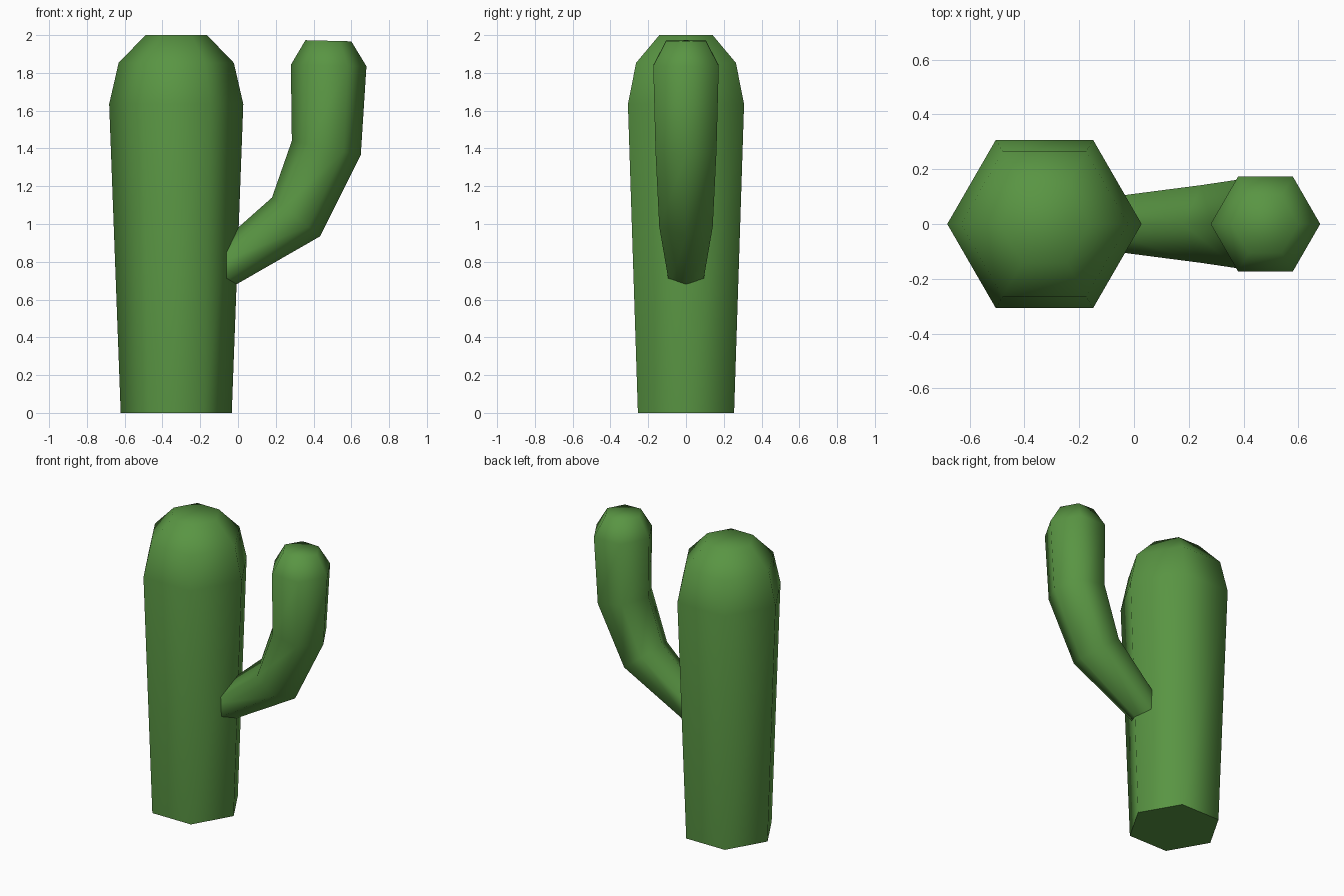
import bpy, bmesh, math
from mathutils import Vector

if "Cube" in bpy.data.objects:
    bpy.data.objects.remove(bpy.data.objects["Cube"])

green = bpy.data.materials.new("cactus green")
green.diffuse_color = (0.1, 0.3, 0.056, 1)
green.use_nodes = True
green.node_tree.nodes["Principled BSDF"].inputs["Base Color"].default_value = green.diffuse_color


def hex_loft(name, spans):
    """Loft hexagons; each span is (left x, left z, right x, right z) across corners."""
    bm = bmesh.new()
    rings = []
    for lx, lz, rx, rz in spans:
        left, right = Vector((lx, 0, lz)), Vector((rx, 0, rz))
        centre, u = (left + right) / 2, (right - left) / 2
        v = Vector((0, u.length, 0))
        rings.append([bm.verts.new(centre + u * math.cos(i * math.pi / 3)
                                   + v * math.sin(i * math.pi / 3)) for i in range(6)])
    for a, b in zip(rings, rings[1:]):
        for i in range(6):
            j = (i + 1) % 6
            bm.faces.new((a[i], a[j], b[j], b[i]))
    bm.faces.new(rings[0][::-1])
    bm.faces.new(rings[-1])
    bmesh.ops.recalc_face_normals(bm, faces=bm.faces)
    mesh = bpy.data.meshes.new(name)
    bm.to_mesh(mesh)
    bm.free()
    mesh.materials.append(green)
    obj = bpy.data.objects.new(name, mesh)
    bpy.context.collection.objects.link(obj)
    bpy.ops.object.select_all(action='DESELECT')
    obj.select_set(True)
    bpy.context.view_layer.objects.active = obj
    bpy.ops.object.shade_smooth_by_angle(angle=math.radians(70))
    return obj


# Trunk: slightly flared column with a domed top
cx = -0.327
hex_loft("trunk", [(cx - r, z, cx + r, z) for r, z in
                   [(0.294, 0), (0.355, 1.635), (0.305, 1.853), (0.163, 2.0)]])

# Arm: starts inside the trunk and bends upward
hex_loft("arm", [(-0.20, 0.803, -0.10, 0.628), (0.18, 1.14, 0.435, 0.935),
                 (0.285, 1.44, 0.65, 1.365), (0.28, 1.843, 0.68, 1.835),
                 (0.357, 1.973, 0.60, 1.967)])
